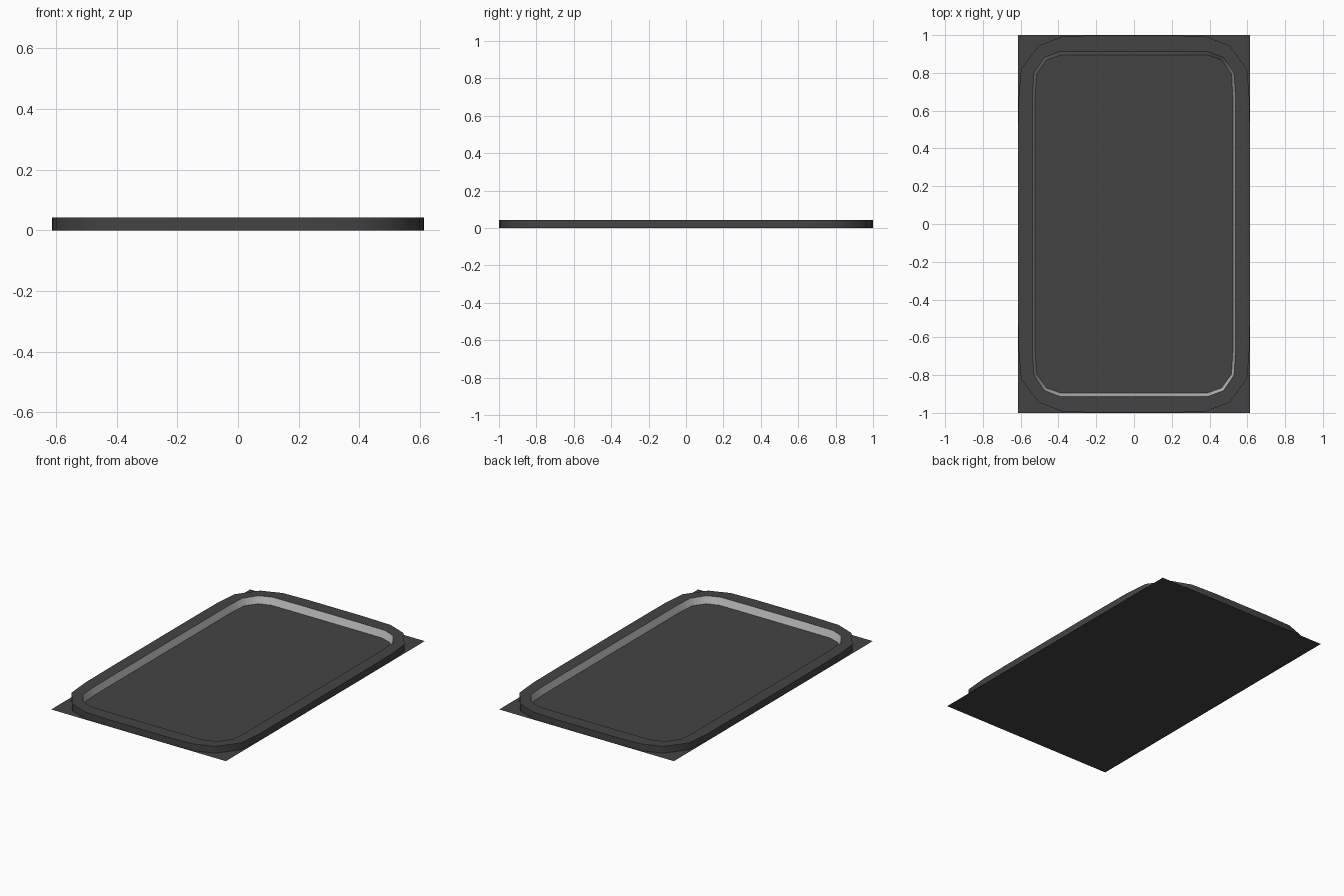
import bpy, bmesh, math

if "Cube" in bpy.data.objects:
    bpy.data.objects.remove(bpy.data.objects["Cube"])

def material(name, v):
    m = bpy.data.materials.new(name)
    m.diffuse_color = (v, v, v, 1)
    m.use_nodes = True
    m.node_tree.nodes["Principled BSDF"].inputs["Base Color"].default_value = m.diffuse_color
    return m

dark = material("dark grey", 0.057)
light = material("light grey", 0.48)
H = 0.043

def ring(quarter):
    # Mirror a quarter outline into a full counter-clockwise loop
    q = quarter
    return (q + [(-x, y) for x, y in reversed(q)] +
            [(-x, -y) for x, y in q] + [(x, -y) for x, y in reversed(q)])

def build(name, loops, mat, cap=False):
    # Bridge matching loops; optionally fill the last one
    bm = bmesh.new()
    rows = [[bm.verts.new((x, y, z)) for x, y in pts] for pts, z in loops]
    n = len(rows[0])
    for a, b in zip(rows, rows[1:]):
        for i in range(n):
            j = (i + 1) % n
            bm.faces.new((a[i], a[j], b[j], b[i]))
    if cap:
        bm.faces.new(rows[-1])
    me = bpy.data.meshes.new(name)
    bm.to_mesh(me)
    bm.free()
    me.materials.append(mat)
    ob = bpy.data.objects.new(name, me)
    bpy.context.collection.objects.link(ob)
    bpy.ops.object.select_all(action='DESELECT')
    bpy.context.view_layer.objects.active = ob
    ob.select_set(True)
    bpy.ops.object.shade_smooth_by_angle(angle=math.radians(40))
    return ob

# Quarter outlines with softly rounded corners
outer = ring([(0.614, 0.35), (0.612, 0.66), (0.598, 0.82), (0.505, 0.945),
              (0.38, 0.992), (0.2, 0.999)])
lip = ring([(0.537, 0.35), (0.537, 0.68), (0.53, 0.80), (0.474, 0.882),
            (0.395, 0.912), (0.2, 0.914)])
foot = ring([(0.523, 0.35), (0.523, 0.68), (0.516, 0.795), (0.464, 0.868),
             (0.39, 0.894), (0.2, 0.895)])

# Square-cornered backing sheet, also the tray floor
build("base_sheet", [([(0.615, -1), (0.615, 1), (-0.615, 1), (-0.615, -1)], 0)], dark, cap=True)
# Raised rim: outer wall and flat top
build("raised_rim", [(outer, 0), (outer, H), (lip, H)], dark)
# Light sloping inner wall
build("inner_wall", [(lip, H), (foot, 0.0)], light)
